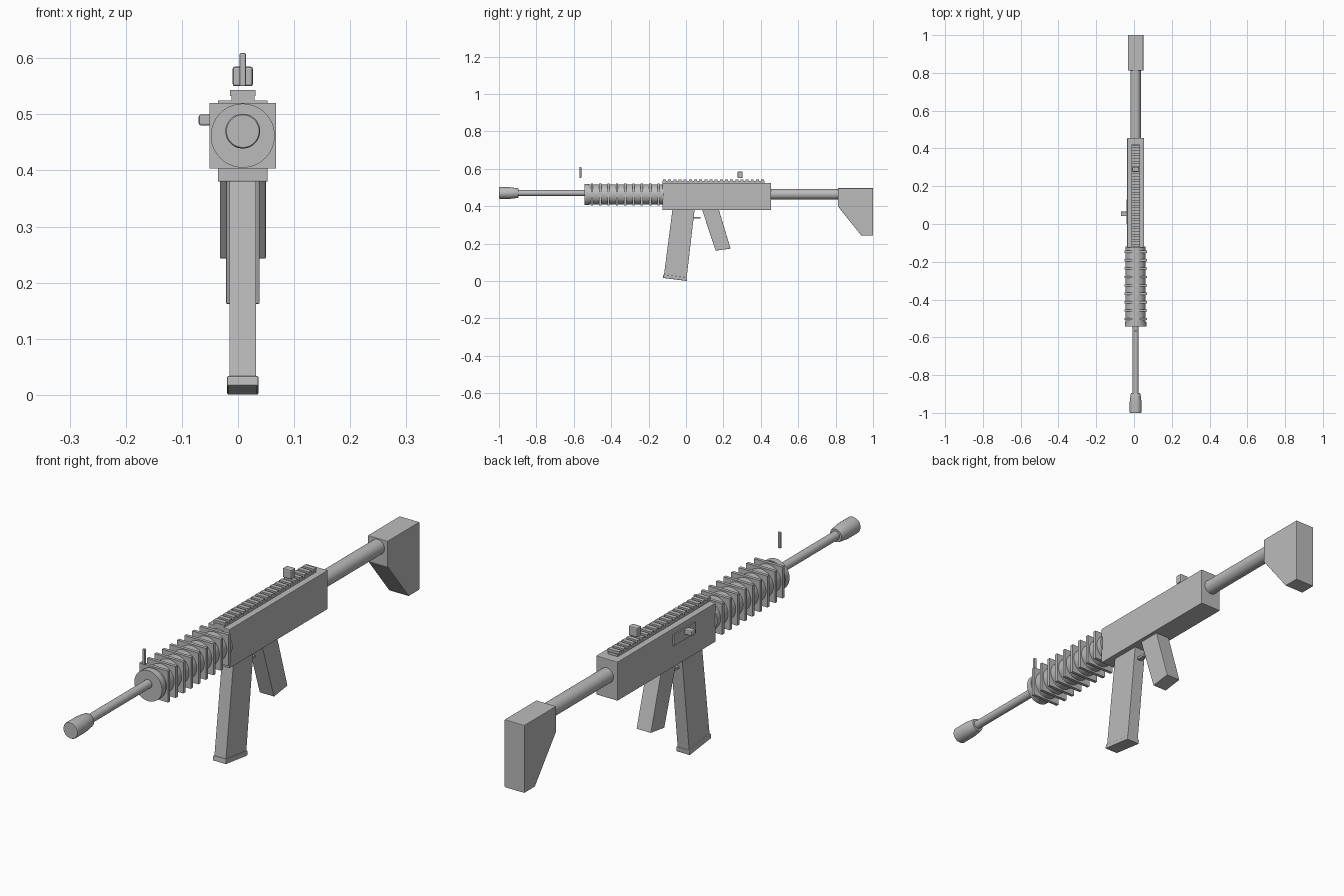
import bpy, bmesh, math
from mathutils import Matrix, Vector

if "Cube" in bpy.data.objects:
    bpy.data.objects.remove(bpy.data.objects["Cube"], do_unlink=True)

grey = bpy.data.materials.new("plain grey")
grey.use_nodes = True
grey.diffuse_color = (0.5, 0.5, 0.5, 1)
grey.node_tree.nodes["Principled BSDF"].inputs["Base Color"].default_value = (0.5, 0.5, 0.5, 1)

CX = 0.0085  # centre plane of the body


def finish(name, bm, bevel=0, smooth=False):
    bmesh.ops.recalc_face_normals(bm, faces=bm.faces)
    mesh = bpy.data.meshes.new(name)
    bm.to_mesh(mesh)
    bm.free()
    mesh.materials.append(grey)
    obj = bpy.data.objects.new(name, mesh)
    bpy.context.collection.objects.link(obj)
    if bevel:
        mod = obj.modifiers.new("soft edges", "BEVEL")
        mod.width = bevel
        mod.segments = 2
    if smooth:
        bpy.ops.object.select_all(action="DESELECT")
        obj.select_set(True)
        bpy.context.view_layer.objects.active = obj
        bpy.ops.object.shade_smooth_by_angle(angle=math.radians(30))
    return obj


def add_box(bm, x, y, z):
    """Add a box given its (low, high) range on each axis."""
    size = [b - a for a, b in (x, y, z)]
    mid = [(a + b) / 2 for a, b in (x, y, z)]
    bmesh.ops.create_cube(bm, size=1, matrix=Matrix.Translation(mid) @ Matrix.Diagonal((*size, 1)))


def box(name, x, y, z, bevel=0):
    bm = bmesh.new()
    add_box(bm, x, y, z)
    return finish(name, bm, bevel)


def across(width):
    return CX - width / 2, CX + width / 2


def lathe(name, profile, z, steps=48):
    """Turn (y, radius) points around the lengthwise axis at height z."""
    bm = bmesh.new()
    rings = [[bm.verts.new((CX + r * math.cos(a), y, z + r * math.sin(a)))
              for a in (math.tau * i / steps for i in range(steps))] for y, r in profile]
    for one, two in zip(rings, rings[1:]):
        for i in range(steps):
            j = (i + 1) % steps
            bm.faces.new((one[i], one[j], two[j], two[i]))
    bm.faces.new(rings[0])
    bm.faces.new(rings[-1])
    return finish(name, bm, smooth=True)


def side_plate(name, outline, width, bevel=0):
    """Extrude a (y, z) outline across the body."""
    bm = bmesh.new()
    face = bm.faces.new([bm.verts.new((CX - width / 2, y, z)) for y, z in outline])
    new = bmesh.ops.extrude_face_region(bm, geom=[face])["geom"]
    bmesh.ops.translate(bm, vec=Vector((width, 0, 0)),
                        verts=[v for v in new if isinstance(v, bmesh.types.BMVert)])
    return finish(name, bm, bevel)


# Barrel and muzzle
lathe("muzzle", [(-1, 0.029), (-0.997, 0.031), (-0.94, 0.031), (-0.9, 0.026), (-0.895, 0.024)], 0.47)
lathe("barrel", [(-0.9, 0.016), (-0.5, 0.016)], 0.47)

# Ribbed handguard
lathe("handguard", [(-0.53, 0.053), (-0.12, 0.053)], 0.462)
lathe("handguard_collar", [(-0.542, 0.057), (-0.518, 0.057)], 0.462)
ribs = bmesh.new()
for i in range(9):
    y = -0.503 + 0.0445 * i
    add_box(ribs, across(0.119), (y - 0.006, y + 0.006), (0.403, 0.52))
finish("handguard_ribs", ribs)

# Receiver with toothed top rail
box("receiver", across(0.089), (-0.125, 0.455), (0.38, 0.525), 0.002)
rail = bmesh.new()
add_box(rail, across(0.041), (-0.125, 0.42), (0.52, 0.534))
for i in range(20):
    y = -0.123 + 0.0276 * i
    add_box(rail, across(0.046), (y, y + 0.016), (0.533, 0.543))
finish("top_rail", rail)

# Side cover and handle
box("side_cover", (-0.041, -0.03), (0, 0.13), (0.462, 0.502))
box("side_handle", (-0.07, -0.035), (0.042, 0.066), (0.48, 0.5), 0.004)

# Sights
box("rear_sight", across(0.036), (0.276, 0.302), (0.55, 0.585), 0.004)
box("front_sight", across(0.011), (-0.57, -0.56), (0.55, 0.609), 0.002)

# Magazine, grip and trigger
side_plate("magazine", [(-0.07, 0.4), (0.048, 0.4), (0.003, 0.014), (-0.118, 0.03)], 0.048, 0.001)
side_plate("magazine_base", [(-0.121, 0.034), (0.007, 0.018), (0.005, 0.0), (-0.123, 0.016)], 0.056, 0.003)
side_plate("grip", [(0.08, 0.4), (0.17, 0.4), (0.238, 0.173), (0.158, 0.162)], 0.06, 0.002)
box("trigger", across(0.018), (0.035, 0.078), (0.334, 0.343))

# Rear tube and stock
lathe("rear_tube", [(0.44, 0.028), (0.83, 0.028)], 0.464)
side_plate("stock", [(0.812, 0.496), (1, 0.496), (1, 0.243), (0.937, 0.243), (0.812, 0.4)], 0.082, 0.002)
